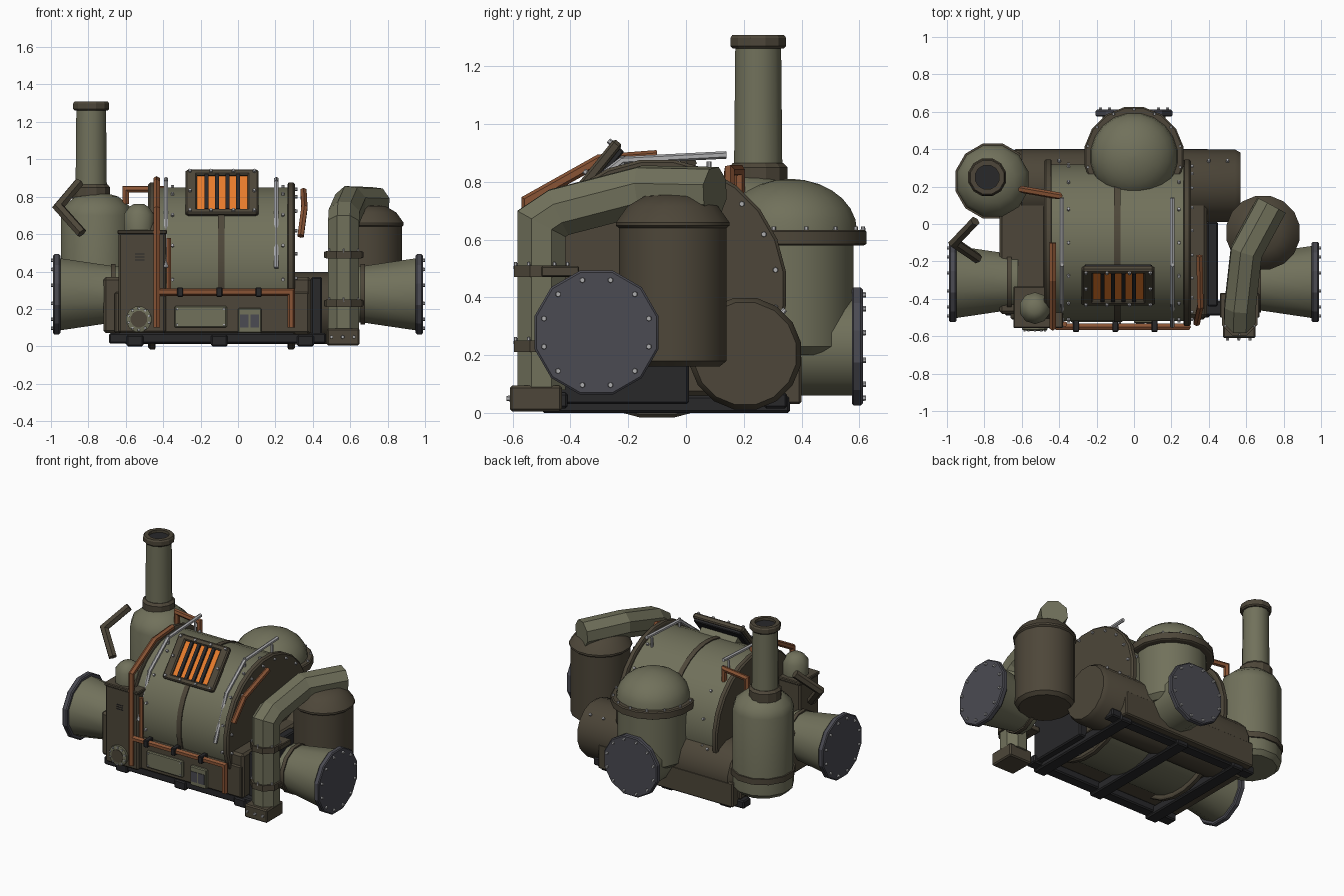
import bpy, bmesh, math
from mathutils import Vector, Matrix

if "Cube" in bpy.data.objects:
    bpy.data.objects.remove(bpy.data.objects["Cube"])

def material(name, rgb):
    m = bpy.data.materials.new(name)
    m.diffuse_color = (*rgb, 1)
    m.use_nodes = True
    m.node_tree.nodes["Principled BSDF"].inputs["Base Color"].default_value = m.diffuse_color
    return m

GREEN = material("olive green", (.165, .165, .105))
BROWN = material("dark brown", (.075, .062, .041))
BLACK = material("near black", (.021, .021, .023))
SLATE = material("slate grey", (.069, .069, .084))
ORANGE = material("glowing orange", (.80, .20, .025))
COPPER = material("copper", (.25, .088, .035))
SILVER = material("silver", (.42, .42, .43))
X, Y, Z = Vector((1, 0, 0)), Vector((0, 1, 0)), Vector((0, 0, 1))

def finish(name, bm, mat, smooth=None):
    bmesh.ops.recalc_face_normals(bm, faces=bm.faces)
    me = bpy.data.meshes.new(name)
    bm.to_mesh(me)
    bm.free()
    ob = bpy.data.objects.new(name, me)
    bpy.context.collection.objects.link(ob)
    me.materials.append(mat)
    if smooth:
        bpy.ops.object.select_all(action='DESELECT')
        bpy.context.view_layer.objects.active = ob
        ob.select_set(True)
        bpy.ops.object.shade_smooth_by_angle(angle=math.radians(smooth))
    return ob

def frame(origin, axis):
    return Matrix.Translation(origin) @ Vector(axis).to_track_quat('Z', 'Y').to_matrix().to_4x4()

def lathe(name, profile, origin, axis, mat, n=12, smooth=38):
    """Revolve (radius, height) points round an axis, capping both ends."""
    bm, M, rings = bmesh.new(), frame(origin, axis), []
    for r, h in profile:
        rings.append([bm.verts.new(M @ Vector((r * math.cos(a), r * math.sin(a), h)))
                      for a in ((i + .5) * math.tau / n for i in range(n))])
    for a, b in zip(rings, rings[1:]):
        for i in range(n):
            bm.faces.new((a[i], a[(i + 1) % n], b[(i + 1) % n], b[i]))
    bm.faces.new(rings[0])
    bm.faces.new(rings[-1])
    return finish(name, bm, mat, smooth)

def box(name, x, y, z, mat, bevel=.008, M=None):
    bm = bmesh.new()
    bmesh.ops.create_cube(bm, size=1)
    for v in bm.verts:
        v.co = Vector([a[0] + (a[1] - a[0]) * (c + .5) for a, c in zip((x, y, z), v.co)])
    if bevel:
        bmesh.ops.bevel(bm, geom=bm.edges[:], offset=bevel, segments=1, affect='EDGES')
    if M:
        bm.transform(M)
    return finish(name, bm, mat)

def pipe(name, pts, r, mat, n=8):
    """Sweep an n-gon along a path with exact mitred corners."""
    pts = [Vector(p) for p in pts]
    dirs = [(b - a).normalized() for a, b in zip(pts, pts[1:])]
    bm, M = bmesh.new(), frame(pts[0], dirs[0])
    ring = [M @ Vector((r * math.cos(a), r * math.sin(a), 0)) for a in ((i + .5) * math.tau / n for i in range(n))]
    old = [bm.verts.new(v) for v in ring]
    bm.faces.new(old)
    for i, d in enumerate(dirs):
        p, nrm = pts[i + 1], d + (dirs[i + 1] if i + 1 < len(dirs) else d)
        ring = [v + d * ((p - v).dot(nrm) / d.dot(nrm)) for v in ring]
        new = [bm.verts.new(v) for v in ring]
        for k in range(n):
            bm.faces.new((old[k], old[(k + 1) % n], new[(k + 1) % n], new[k]))
        old = new
    bm.faces.new(old)
    return finish(name, bm, mat)

def bolts(name, places, r=.011, h=.012):
    bm = bmesh.new()
    for p, d in places:
        bmesh.ops.create_cone(bm, cap_ends=True, segments=6, radius1=r, radius2=r * .8, depth=h * 2,
                              matrix=frame(p, d))
    return finish(name, bm, SILVER)

def bolt_ring(name, origin, axis, radius, n, **size):
    M = frame(origin, axis)
    bolts(name, [(M @ Vector((radius * math.cos(a), radius * math.sin(a), 0)), axis)
                 for a in ((i + .5) * math.tau / n for i in range(n))], **size)

def dome(r, z0, h, steps=7, r_end=.01):
    return [(max(r_end, r * math.cos(t)), z0 + h * math.sin(t))
            for t in (i * math.pi / 2 / steps for i in range(steps + 1))]

# Main boiler, end plates and centre strap
C = Vector((0, -.1, .43))
lathe("boiler", [(.42, -.46), (.42, .29)], C, X, GREEN, 32)
lathe("boiler_left_plate", [(.44, -.48), (.45, -.47), (.45, -.445), (.44, -.44)], C, X, BROWN, 24, 25)
lathe("boiler_right_plate", [(.44, .265), (.45, .27), (.45, .295), (.44, .305)], C, X, BROWN, 24, 25)
lathe("boiler_strap", [(.427, -.107), (.427, -.073)], C, X, BROWN, 32)
bolt_ring("right_plate_bolts", C + X * .305, X, .415, 20)
rim = []
for x in (-.35, .24):
    for k in range(9):
        a = math.radians(-10 + k * 25)
        d = Vector((0, -math.cos(a), math.sin(a)))
        rim.append((C + X * x + d * .42, d))
bolts("boiler_rim_bolts", rim)

# Base frame, skids and rear drum
box("base_frame", (-.66, .38), (-.51, .34), (.07, .29), BROWN)
box("left_base_block", (-.72, -.47), (-.48, .2), (.07, .37), BROWN, .015)
box("right_base_block", (.29, .39), (-.5, .2), (.06, .37), BROWN, .015)
box("right_side_panel", (.39, .45), (-.44, .01), (.03, .37), BLACK)
for i, x in enumerate((-.55, -.1, .36)):
    box(f"cross_skid_{i}", (x - .045, x + .045), (-.5, .36), (0, .06), BLACK)
for i, y in enumerate((-.45, .31)):
    box(f"long_rail_{i}", (-.69, .47), (y - .04, y + .04), (.015, .07), BLACK)
box("rear_sill", (-.64, .4), (.3, .4), (.03, .2), BROWN)
lathe("rear_drum", [(.17, -.63), (.197, -.6), (.197, .54), (.18, .57)], (0, .205, .205), X, BROWN, 16, 30)
bolts("drum_bolts", [((x, .335, .35), (0, .7, .7)) for x in (-.4, .4, .5)])

# Side trumpets with bolted flanges, mirrored left and right
for s, side in ((-1, "left"), (1, "right")):
    o, d = Vector((0, -.31, .278)), X * s
    lathe(side + "_trumpet", [(.155, .62), (.158, .68), (.2, .955)], o, d, GREEN)
    lathe(side + "_trumpet_collar", [(.168, .655), (.168, .68)], o, d, BROWN)
    lathe(side + "_trumpet_flange", [(.215, .95), (.222, .957), (.222, .982), (.215, .988)], o, d, SLATE, 12, 20)
    bolt_ring(side + "_flange_bolts", o + d * .988, d, .188, 12)

# Rear domed vessel and its rear port
o = Vector((0, .36, 0))
lathe("rear_vessel", [(.19, .2), (.225, .23), (.225, .6)], o, Z, GREEN, 16)
lathe("rear_vessel_flange", [(.26, .58), (.27, .585), (.27, .628), (.262, .634)], o, Z, BROWN, 16, 25)
lathe("rear_vessel_dome", dome(.235, .63, .18), o, Z, GREEN, 20)
bolt_ring("rear_vessel_bolts", o + Z * .634, Z, .253, 14, r=.009)
lathe("rear_port", [(.175, .2), (.175, .585)], (0, 0, .23), Y, GREEN, 12)
lathe("rear_port_flange", [(.205, .575), (.212, .58), (.212, .605), (.205, .612)], (0, 0, .23), Y, SLATE, 12, 20)
bolt_ring("rear_port_bolts", (0, .612, .23), Y, .185, 12)

# Stack tank and chimney
o = Vector((-.755, .23, 0))
lathe("stack_tank", [(.17, .14), (.197, .17), (.197, .7), (.18, .75), (.12, .8), (.05, .82)], o, Z, GREEN, 12)
lathe("stack_tank_band", [(.207, .25), (.207, .29)], o, Z, BROWN)
o = Vector((-.785, .25, 0))
lathe("chimney", [(.087, .8), (.082, 1.28)], o, Z, GREEN)
lathe("chimney_base_ring", [(.105, .79), (.105, .85), (.09, .866)], o, Z, BROWN, 12, 20)
lathe("chimney_top_ring", [(.092, 1.262), (.1, 1.27), (.1, 1.298), (.093, 1.308), (.066, 1.308), (.066, 1.26)],
      o, Z, BROWN, 12, 20)
lathe("chimney_hole", [(.066, 1.285), (.066, 1.29)], o, Z, BLACK)

# Right tank and its big bent pipe
lathe("right_tank", [(.165, .16), (.19, .18), (.19, .64), (.2, .648), (.2, .66), (.16, .715), (.1, .75), (.02, .757)],
      (.69, -.046, 0), Z, BROWN, 16, 30)
pipe("large_pipe", [(.565, -.5, .08), (.565, -.5, .655), (.567, -.44, .695), (.6, -.15, .77), (.735, .1, .765)],
     .09, GREEN, 8)
box("large_pipe_foot", (.475, .65), (-.61, -.43), (.005, .095), BROWN)
for i, z in enumerate((.23, .49)):
    lathe(f"pipe_clamp_{i}", [(.103, z - .02), (.103, z + .02)], (.565, -.5, 0), Z, BROWN, 8, 20)
    box(f"clamp_tab_{i}", (.46, .67), (-.5, -.37), (z - .018, z + .018), BROWN, .004)
    bolt_ring(f"clamp_bolts_{i}", (.565, -.5, z + .02), Z, .09, 6, r=.007)
bolts("foot_bolts", [((x, -.61, .05), -Y) for x in (.5, .56, .62)])

# Front left cabinet, cap and porthole
box("cabinet", (-.64, -.385), (-.55, -.34), (.07, .61), BROWN, .012)
box("cabinet_lid", (-.645, -.38), (-.555, -.335), (.6, .622), BROWN, .005)
lathe("cabinet_cap", [(.085, .62), (.085, .705), (.055, .745), (.03, .76)], (-.53, -.45, 0), Z, GREEN, 10)
lathe("porthole", [(.07, .545), (.07, .565), (.05, .57)], (-.53, 0, .145), -Y, GREEN, 12, 20)
lathe("porthole_face", [(.045, .565), (.045, .573)], (-.53, 0, .145), -Y, BROWN)
bolt_ring("porthole_bolts", (-.53, -.567, .145), -Y, .058, 10, r=.008, h=.008)
for i in range(3):
    box(f"cabinet_slot_{i}", (-.55, -.5), (-.553, -.545), (.46 + i * .015, .465 + i * .015), BLACK, 0)

# Plates on the front of the base
box("front_plate", (-.34, -.06), (-.525, -.5), (.1, .215), GREEN, .006)
bolts("front_plate_bolts", [((x, -.525, z), -Y) for x in (-.325, -.075) for z in (.115, .2)], r=.007, h=.006)
box("gauge_plate", (0, .125), (-.53, -.5), (.07, .205), GREEN, .006)
for i in range(2):
    box(f"gauge_window_{i}", (.012 + i * .055, .057 + i * .055), (-.534, -.525), (.1, .17), SLATE, 0)

# Tilted glowing hatch
M = Matrix.Translation((-.085, -.325, .815)) @ Matrix.Rotation(math.radians(51), 4, 'X')
box("hatch_back", (-.18, .18), (-.14, .14), (-.03, 0), BLACK, .005, M)
for i, s in enumerate((-1, 1)):
    box(f"hatch_side_{i}", (s * .165 - .03, s * .165 + .03), (-.15, .15), (-.012, .025), BROWN, .008, M)
    box(f"hatch_edge_{i}", (-.19, .19), (s * .135 - .018, s * .135 + .018), (-.012, .025), BROWN, .008, M)
box("hatch_glow", (-.138, .138), (-.12, .12), (0, .008), ORANGE, 0, M)
for i in range(4):
    x = -.084 + i * .056
    box(f"hatch_bar_{i}", (x - .011, x + .011), (-.12, .12), (.004, .022), BLACK, 0, M)
box("hatch_mount", (-.14, .14), (-.14, .08), (-.1, -.02), GREEN, 0, M)
N = M.to_3x3() @ Z
bolts("hatch_bolts", [(M @ Vector((x, y, .025)), N) for x in (-.172, -.06, .06, .172) for y in (-.135, .135)]
      + [(M @ Vector((x, 0, .025)), N) for x in (-.172, .172)])

# Copper pipework
for name, pts, r in (
    ("feed_pipe", [(-.42, -.55, .29), (.285, -.55, .29), (.285, -.55, .1)], .02),
    ("riser_pipe", [(-.435, -.55, .1), (-.435, -.55, .735), (-.435, -.3, .875), (-.435, -.1, .89)], .02),
    ("short_riser", [(-.37, -.535, .28), (-.37, -.535, .58)], .015),
    ("stack_link_pipe", [(-.6, .185, .76), (-.6, .185, .84), (-.4, .15, .84), (-.4, .15, .75)], .019),
    ("right_pipe", [(.35, -.17, .83), (.355, -.44, .74), (.335, -.53, .59)], .019)):
    pipe(name, pts, r, COPPER, 6)
for i, x in enumerate((-.31, -.1, .11)):
    box(f"feed_clip_{i}", (x - .016, x + .016), (-.577, -.51), (.265, .315), BLACK, .004)

# Silver handrails and bent side handle
for x, side in ((-.385, "left"), (.205, "right")):
    pipe(side + "_handrail", [(x, .14, .893), (x, -.22, .875), (x, -.42, .72), (x, -.545, .42)], .013, SILVER, 6)
    for k, (y, z) in enumerate(((.08, .80), (-.22, .82))):
        pipe(f"{side}_rail_post_{k}", [(x, y, z), (x, y, z + .07)], .009, SILVER, 6)
pipe("side_handle", [(-.85, .015, .875), (-.96, -.1, .745), (-.835, -.185, .605)], .028, BROWN, 6)
